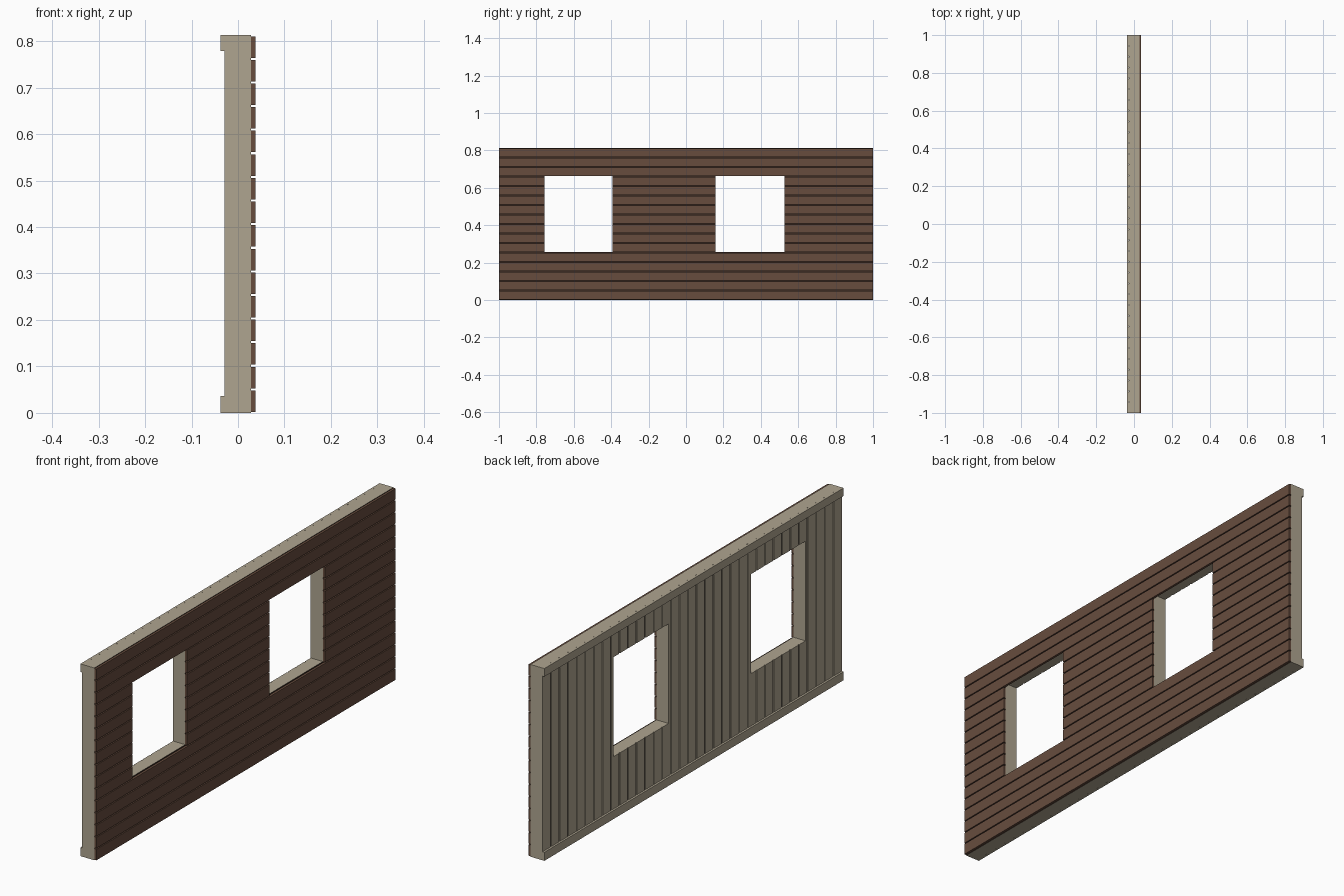
import bpy, bmesh

if "Cube" in bpy.data.objects:
    bpy.data.objects.remove(bpy.data.objects["Cube"])

H = 0.813                                        # wall height
WINDOWS = [(-0.757, -0.393), (0.158, 0.527)]     # y ranges of the openings
Z0, Z1 = 0.257, 0.678                            # core opening heights


def material(name, rgb):
    m = bpy.data.materials.new(name)
    m.diffuse_color = (*rgb, 1)
    m.use_nodes = True
    m.node_tree.nodes["Principled BSDF"].inputs["Base Color"].default_value = m.diffuse_color
    return m


beige = material("beige plaster", (0.43, 0.377, 0.28))
brown = material("brown timber", (0.136, 0.073, 0.048))
dark = material("dark timber gap", (0.045, 0.024, 0.016))


def finish(bm, name, mats):
    bmesh.ops.recalc_face_normals(bm, faces=bm.faces)
    me = bpy.data.meshes.new(name)
    bm.to_mesh(me)
    bm.free()
    for m in mats:
        me.materials.append(m)
    ob = bpy.data.objects.new(name, me)
    bpy.context.collection.objects.link(ob)
    return ob


def box(bm, x0, x1, y0, y1, z0, z1):
    vs = bmesh.ops.create_cube(bm, size=1)["verts"]
    for v in vs:
        v.co = (x1 if v.co.x > 0 else x0,
                y1 if v.co.y > 0 else y0,
                z1 if v.co.z > 0 else z0)


def subtract(span, holes):
    """Pieces of span left after removing the holes."""
    parts = [span]
    for h0, h1 in holes:
        out = []
        for a, b in parts:
            out += [(a, min(b, h0)), (max(a, h1), b)]
        parts = [(a, b) for a, b in out if b - a > 0.001]
    return parts


# Wall core: a sheet of cells with the window cells left out, thickened
bm = bmesh.new()
ys = [-1] + [y for w in WINDOWS for y in w] + [1]
zs = [0, Z0, Z1, H]
grid = [[bm.verts.new((-0.026, y, z)) for z in zs] for y in ys]
for i in range(len(ys) - 1):
    for j in range(3):
        if j == 1 and i in (1, 3):
            continue
        bm.faces.new((grid[i][j], grid[i + 1][j], grid[i + 1][j + 1], grid[i][j + 1]))
ext = bmesh.ops.extrude_face_region(bm, geom=list(bm.faces))
for v in [g for g in ext["geom"] if isinstance(g, bmesh.types.BMVert)]:
    v.co.x = 0.028
for f in bm.faces:
    # the side behind the siding is dark
    f.material_index = int(all(v.co.x > 0.02 for v in f.verts))
finish(bm, "wall_core", [beige, dark])

# Outer siding: horizontal boards, cut where they meet the windows
bm = bmesh.new()
N = 16
pitch = H / N
for k in range(N):
    z0, z1 = k * pitch + 0.002, (k + 1) * pitch - 0.0025
    holes = WINDOWS if 5 <= k < 13 else []
    for y0, y1 in subtract((-1, 1), holes):
        box(bm, 0.028, 0.0375, y0, y1, z0, z1)
finish(bm, "siding_boards", [brown])

# Inner panelling: thin vertical planks, cut around the windows
bm = bmesh.new()
N = 35
w = 2 / N
for k in range(N):
    y0, y1 = -1 + k * w, -1 + (k + 1) * w
    if 0 < k:
        y0 += 0.003
    if k < N - 1:
        y1 -= 0.003
    for a, b in subtract((y0, y1), WINDOWS):
        box(bm, -0.029, -0.026, a, b, 0, H)
    for h0, h1 in WINDOWS:
        a, b = max(y0, h0), min(y1, h1)
        if b - a > 0.001:
            box(bm, -0.029, -0.026, a, b, 0, Z0)
            box(bm, -0.029, -0.026, a, b, Z1, H)
finish(bm, "inner_planks", [beige])

# Skirting and top rail on the inner side
for name, z0, z1 in (("skirting_rail", 0, 0.036), ("top_rail", 0.779, H)):
    bm = bmesh.new()
    box(bm, -0.0375, -0.028, -1, 1, z0, z1)
    finish(bm, name, [beige])
